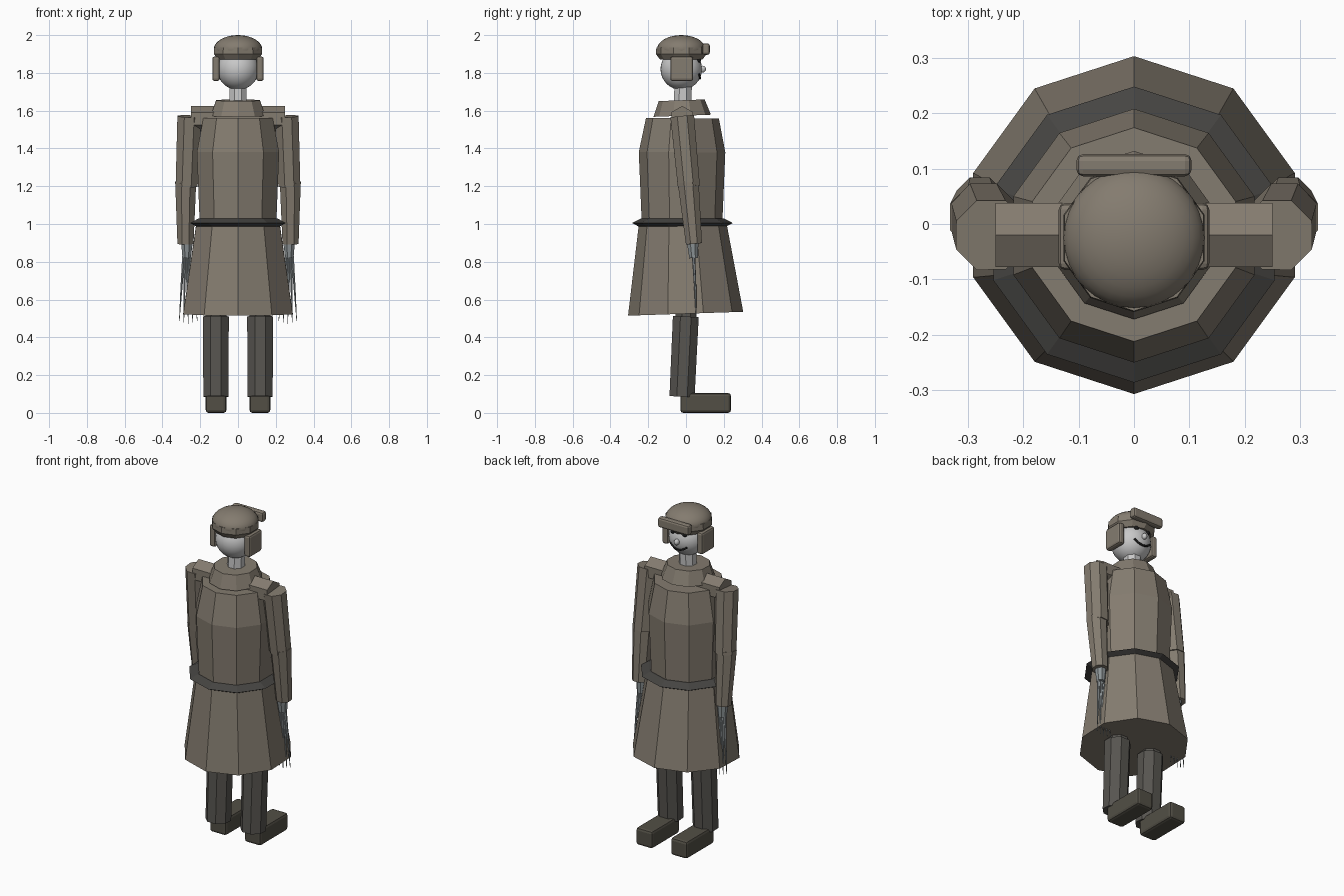
import bpy, bmesh
from math import cos, sin, pi, radians
from mathutils import Vector

if "Cube" in bpy.data.objects:
    bpy.data.objects.remove(bpy.data.objects["Cube"])


def material(name, rgb):
    m = bpy.data.materials.new(name)
    m.use_nodes = True
    m.diffuse_color = (*rgb, 1)
    m.node_tree.nodes["Principled BSDF"].inputs["Base Color"].default_value = (*rgb, 1)
    return m


COAT = material("drab wool", (0.23, 0.2, 0.16))
TROUSER = material("dark cloth", (0.095, 0.09, 0.08))
BOOT = material("dark leather", (0.085, 0.078, 0.06))
BELT = material("belt black", (0.06, 0.058, 0.054))
SKIN = material("pale grey", (0.58, 0.58, 0.58))
HAND = material("hand grey", (0.27, 0.3, 0.31))
INK = material("face black", (0.012, 0.012, 0.012))


def finish(name, bm, mat, smooth=False):
    bmesh.ops.recalc_face_normals(bm, faces=bm.faces[:])
    for f in bm.faces:
        f.smooth = smooth
    mesh = bpy.data.meshes.new(name)
    bm.to_mesh(mesh)
    bm.free()
    mesh.materials.append(mat)
    ob = bpy.data.objects.new(name, mesh)
    bpy.context.collection.objects.link(ob)
    return ob


def loft(name, rings, sides, mat, phase=90.0):
    """Closed faceted tube through rings of (x, y, z, radius)."""
    bm = bmesh.new()
    axis = Vector(rings[-1][:3]) - Vector(rings[0][:3])
    turn = Vector((0, 0, 1)).rotation_difference(axis)
    loops = []
    for x, y, z, r in rings:
        loop = []
        for i in range(sides):
            a = radians(phase) + 2 * pi * i / sides
            loop.append(bm.verts.new(Vector((x, y, z)) + turn @ Vector((r * cos(a), r * sin(a), 0))))
        loops.append(loop)
    for lo, hi in zip(loops, loops[1:]):
        for i in range(sides):
            j = (i + 1) % sides
            bm.faces.new((lo[i], lo[j], hi[j], hi[i]))
    bm.faces.new(loops[0][::-1])
    bm.faces.new(loops[-1])
    return finish(name, bm, mat)


def ball(name, centre, scale, mat, segments=32, rings=16):
    bm = bmesh.new()
    bmesh.ops.create_uvsphere(bm, u_segments=segments, v_segments=rings, radius=1)
    bmesh.ops.scale(bm, vec=scale, verts=bm.verts)
    bmesh.ops.translate(bm, vec=centre, verts=bm.verts)
    return finish(name, bm, mat, True)


def block(name, lo, hi, mat, bevel=0.012):
    lo, hi = Vector(lo), Vector(hi)
    bm = bmesh.new()
    bmesh.ops.create_cube(bm, size=1)
    bmesh.ops.scale(bm, vec=hi - lo, verts=bm.verts)
    bmesh.ops.translate(bm, vec=(lo + hi) / 2, verts=bm.verts)
    bmesh.ops.bevel(bm, geom=bm.edges[:], offset=bevel, segments=2, profile=0.5, affect='EDGES')
    return finish(name, bm, mat)


# Coat: flared skirt, chest and collar
loft("coat_skirt", [(0, -0.002, 0.525, 0.305), (0, -0.018, 0.995, 0.233)], 10, COAT)
loft("coat_chest", [(0, -0.021, 1.0, 0.213), (0, -0.021, 1.38, 0.229),
                    (0, -0.019, 1.56, 0.193)], 10, COAT)
loft("collar", [(0, -0.02, 1.573, 0.152), (0, -0.023, 1.655, 0.122)], 10, COAT)
loft("shoulder_yoke", [(-0.25, -0.02, 1.558, 0.067), (0.25, -0.02, 1.558, 0.067)], 6, COAT, 0)

# Belt with a sharp outer edge
loft("belt", [(0, -0.019, 0.982, 0.222), (0, -0.019, 1.005, 0.267),
              (0, -0.019, 1.028, 0.222)], 10, BELT)

# Neck and head
loft("neck", [(0, -0.02, 1.6, 0.05), (0, -0.015, 1.73, 0.05)], 8, SKIN, 22.5)
ball("head", (0, -0.025, 1.82), (0.11, 0.11, 0.11), SKIN)
ball("nose", (0, 0.088, 1.82), (0.015, 0.018, 0.018), SKIN, 16, 8)

# Curved mouth lying on the face
curve = bpy.data.curves.new("mouth", 'CURVE')
curve.dimensions = '3D'
curve.bevel_depth = 0.006
curve.bevel_resolution = 1
curve.use_fill_caps = True
spline = curve.splines.new('POLY')
spline.points.add(8)
for i, p in enumerate(spline.points):
    x = 0.055 * (i / 4 - 1)
    z = 1.77 + 8 * x * x
    y = -0.025 + (0.111 ** 2 - x * x - (z - 1.82) ** 2) ** 0.5
    p.co = (x, y, z, 1)
curve.materials.append(INK)
bpy.context.collection.objects.link(bpy.data.objects.new("mouth", curve))

# Cap: dome, faceted band and raised front flap
ball("cap_dome", (0, -0.025, 1.925), (0.128, 0.128, 0.075), COAT)
loft("cap_band", [(0, -0.025, 1.87, 0.112), (0, -0.025, 1.9, 0.134),
                  (0, -0.025, 1.935, 0.132)], 10, COAT)
block("cap_front_flap", (-0.104, 0.086, 1.896), (0.104, 0.126, 1.956), COAT)

# Paired parts
for side, s in (("left", 1), ("right", -1)):
    def pair(x0, x1):
        return sorted((s * x0, s * x1))

    ball(side + "_eye", (s * 0.04, 0.068, 1.867), (0.015, 0.012, 0.012), INK, 16, 8)
    a, b = pair(0.097, 0.136)
    block(side + "_ear_flap", (a, -0.083, 1.757), (b, 0.038, 1.887), COAT)

    # Arm
    loft(side + "_upper_arm", [(s * 0.272, 0.015, 1.2, 0.063),
                               (s * 0.258, -0.02, 1.57, 0.068)], 8, COAT, 22.5)
    loft(side + "_forearm", [(s * 0.278, 0.042, 0.895, 0.046),
                             (s * 0.277, 0.012, 1.22, 0.06)], 8, COAT, 22.5)
    loft(side + "_palm", [(s * 0.272, 0.04, 0.82, 0.024),
                          (s * 0.27, 0.035, 0.91, 0.034)], 8, HAND, 22.5)
    for n in range(5):
        root, tip = 0.256 + 0.008 * n, 0.215 + 0.024 * n
        drop = 0.47 + 0.008 * abs(n - 2)
        loft(side + "_finger_%d" % (n + 1),
             [(s * tip, 0.055, drop, 0.0015), (s * (root + tip) / 2, 0.049, 0.66, 0.006),
              (s * root, 0.04, 0.83, 0.009)], 6, HAND)

    # Leg and boot
    loft(side + "_thigh", [(s * 0.117, 0, 0.48, 0.06), (s * 0.117, 0.002, 0.6, 0.06)],
         8, TROUSER, 22.5)
    loft(side + "_trouser_leg", [(s * 0.117, -0.021, 0.086, 0.072),
                                 (s * 0.117, -0.001, 0.51, 0.074)], 8, TROUSER, 22.5)
    a, b = pair(0.061, 0.171)
    block(side + "_boot", (a, -0.03, 0), (b, 0.238, 0.105), BOOT, 0.015)
